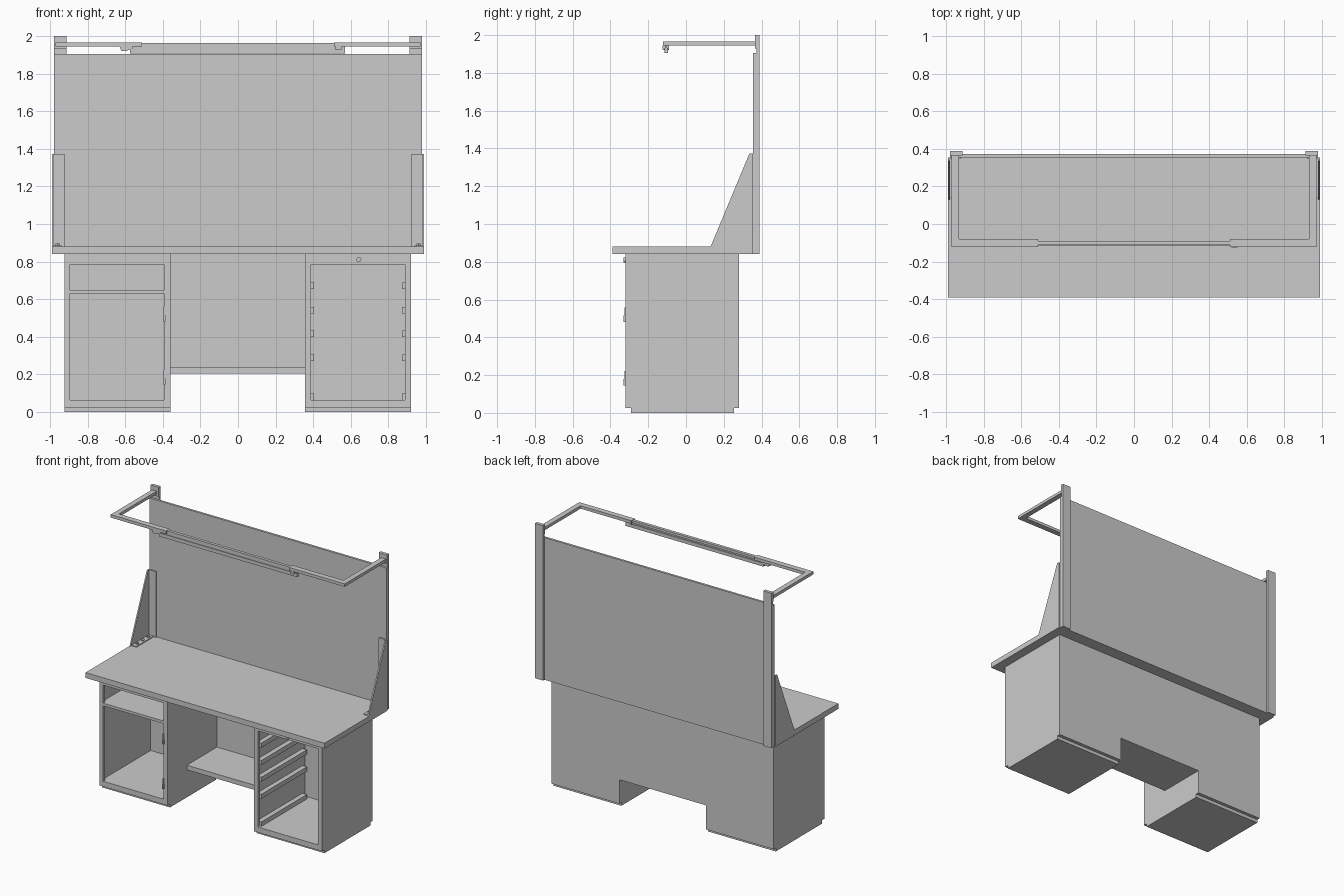
import bpy, bmesh, math
from mathutils import Matrix, Vector

if "Cube" in bpy.data.objects:
    bpy.data.objects.remove(bpy.data.objects["Cube"])


def finish(name, bm):
    bmesh.ops.recalc_face_normals(bm, faces=bm.faces)
    me = bpy.data.meshes.new(name)
    bm.to_mesh(me)
    bm.free()
    ob = bpy.data.objects.new(name, me)
    bpy.context.collection.objects.link(ob)
    return ob


def boxes(name, *specs):
    """One object from boxes given as (x0, x1, y0, y1, z0, z1)."""
    bm = bmesh.new()
    for x0, x1, y0, y1, z0, z1 in specs:
        m = Matrix.Translation(((x0 + x1) / 2, (y0 + y1) / 2, (z0 + z1) / 2))
        m = m @ Matrix.Diagonal((x1 - x0, y1 - y0, z1 - z0, 1))
        bmesh.ops.create_cube(bm, size=1, matrix=m)
    return finish(name, bm)


def prism(name, pts, offset):
    """Extrude a planar outline of 3D points along an offset vector."""
    bm = bmesh.new()
    f = bm.faces.new([bm.verts.new(p) for p in pts])
    r = bmesh.ops.extrude_face_region(bm, geom=[f])
    verts = [v for v in r["geom"] if isinstance(v, bmesh.types.BMVert)]
    bmesh.ops.translate(bm, verts=verts, vec=Vector(offset))
    return finish(name, bm)


def cylinder(name, radius, depth, loc, sides, rot=(0, 0, 0)):
    bpy.ops.mesh.primitive_cylinder_add(vertices=sides, radius=radius, depth=depth,
                                        location=loc, rotation=rot)
    bpy.context.object.name = name
    return bpy.context.object


# Worktop and back board
boxes("worktop", (-0.99, 0.99, -0.39, 0.355, 0.84, 0.88))
boxes("back_board", (-0.98, 0.98, 0.355, 0.372, 0.84, 1.905))

# Uprights, gusset brackets and overhead arms on both sides
for s, side in ((-1, "left"), (1, "right")):
    def span(a, b):
        return tuple(sorted((s * a, s * b)))

    boxes(side + "_upright",
          (*span(0.912, 0.98), 0.372, 0.388, 0.84, 2.0),
          (*span(0.912, 0.98), 0.364, 0.372, 1.93, 2.0))
    prism(side + "_gusset",
          [(s * 0.98, 0.13, 0.88), (s * 0.98, 0.355, 0.88),
           (s * 0.98, 0.355, 1.372), (s * 0.98, 0.335, 1.372)], (s * 0.01, 0, 0))
    boxes(side + "_gusset_flanges",
          (*span(0.922, 0.98), 0.346, 0.355, 0.88, 1.372),
          (*span(0.94, 0.98), 0.14, 0.346, 0.88, 0.886))
    for i in range(3):
        cylinder(f"{side}_bracket_bolt_{i + 1}", 0.012, 0.009,
                 (s * 0.96, 0.18 + i * 0.065, 0.8905), 6)
    boxes(side + "_overhead_arm",
          (*span(0.93, 0.97), -0.08, 0.364, 1.944, 1.966),
          (*span(0.51, 0.97), -0.122, -0.08, 1.944, 1.966))

# Overhead middle bar, hanging tool rail and its end stops
boxes("overhead_middle_bar", (-0.52, 0.52, -0.113, -0.09, 1.946, 1.964))
boxes("tool_rail", (-0.575, 0.57, -0.114, -0.096, 1.906, 1.932),
      (-0.575, 0.57, -0.109, -0.101, 1.932, 1.946))
boxes("tool_rail_stop", (0.52, 0.55, -0.125, -0.09, 1.925, 1.944))
prism("tool_rail_hook", [(-0.63, -0.12, 1.944), (-0.56, -0.12, 1.944),
                         (-0.56, -0.12, 1.932), (-0.60, -0.12, 1.92),
                         (-0.62, -0.12, 1.92)], (0, 0.03, 0))


# Pedestal shell: thin walls, front frame with open bays, recessed plinth
def pedestal(name, x0, x1, o0, o1):
    t, f, b = 0.01, -0.32, 0.28
    boxes(name + "_walls",
          (x0, x0 + t, f, b, 0.025, 0.84), (x1 - t, x1, f, b, 0.025, 0.84),
          (x0 + t, x1 - t, b - t, b, 0.025, 0.84),
          (x0 + t, x1 - t, f, b - t, 0.025, 0.065),
          (x0 + t, x1 - t, f, b - t, 0.83, 0.84))
    boxes(name + "_front_frame",
          (x0 + t, o0, f, f + 0.02, 0.065, 0.83),
          (o1, x1 - t, f, f + 0.02, 0.065, 0.83),
          (o0, o1, f, f + 0.02, 0.785, 0.83))
    boxes(name + "_plinth", (x0, x1, -0.29, 0.255, 0, 0.025))


pedestal("left_pedestal", -0.923, -0.36, -0.893, -0.393)
pedestal("right_pedestal", 0.357, 0.92, 0.388, 0.888)

# Left pedestal: drawer shelf and door hinges
boxes("drawer_shelf", (-0.913, -0.37, -0.32, 0.27, 0.63, 0.65))
for i, z in enumerate((0.145, 0.48)):
    boxes(f"door_hinge_{i + 1}",
          (-0.397, -0.389, -0.325, -0.305, z, z + 0.078),
          (-0.397, -0.387, -0.332, -0.32, z, z + 0.035))

# Right pedestal: drawer runners and lock
for i, z in enumerate((0.065, 0.272, 0.4, 0.525, 0.655)):
    boxes(f"drawer_runners_{i + 1}",
          (0.367, 0.403, -0.298, 0.24, z, z + 0.034),
          (0.873, 0.91, -0.298, 0.24, z, z + 0.034))
cylinder("drawer_lock", 0.013, 0.02, (0.643, -0.322, 0.81), 24, (math.pi / 2, 0, 0))
bpy.ops.object.shade_smooth_by_angle()

# Knee space back panel and footwell shelf
boxes("knee_back_panel", (-0.36, 0.357, 0.265, 0.28, 0.205, 0.84))
boxes("knee_shelf", (-0.36, 0.357, -0.09, 0.265, 0.205, 0.24))
